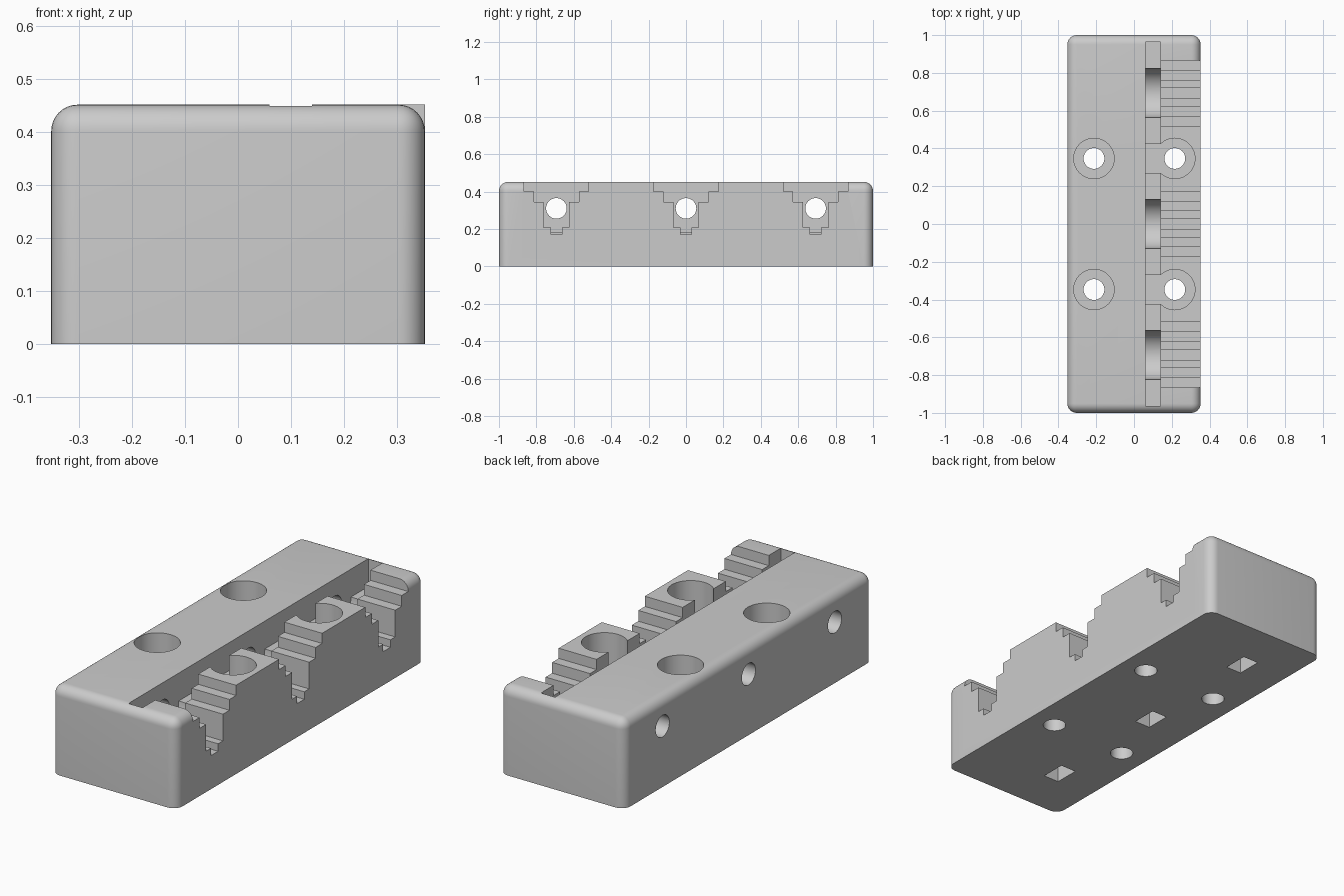
import bpy, bmesh, math
from mathutils import Matrix

cube = bpy.data.objects.get("Cube")
if cube:
    bpy.data.objects.remove(cube, do_unlink=True)

HALF_X, HEIGHT = 0.353, 0.452
BOLT_Z, TOP = 0.31, 0.6

mat = bpy.data.materials.new("plain grey")
mat.use_nodes = True
grey = (0.6, 0.6, 0.6, 1)
mat.diffuse_color = grey
mat.node_tree.nodes["Principled BSDF"].inputs["Base Color"].default_value = grey


def to_object(bm, name):
    bmesh.ops.recalc_face_normals(bm, faces=bm.faces)
    mesh = bpy.data.meshes.new(name)
    bm.to_mesh(mesh)
    bm.free()
    mesh.materials.append(mat)
    obj = bpy.data.objects.new(name, mesh)
    bpy.context.collection.objects.link(obj)
    return obj


def box(name, low, high, bevel=0):
    bm = bmesh.new()
    bmesh.ops.create_cube(bm, size=1)
    for v in bm.verts:
        v.co = [low[i] if v.co[i] < 0 else high[i] for i in range(3)]
    if bevel:
        # round everything except the bottom rim
        edges = [e for e in bm.edges if max(v.co.z for v in e.verts) > 0.1]
        bmesh.ops.bevel(bm, geom=edges, offset=bevel, segments=8,
                        profile=0.5, affect='EDGES')
    return to_object(bm, name)


def cylinder(name, radius, start, end, axis, centre):
    bm = bmesh.new()
    rot = Matrix.Rotation(math.pi / 2, 4, 'Y') if axis == 'X' else Matrix()
    mid = (start + end) / 2
    spot = (mid, *centre) if axis == 'X' else (*centre, mid)
    bmesh.ops.create_cone(bm, cap_ends=True, segments=48, radius1=radius,
                          radius2=radius, depth=end - start,
                          matrix=Matrix.Translation(spot) @ rot)
    return to_object(bm, name)


def stepped_notch(y):
    # mirrored stair profile swept along x
    steps = [(0.029, 0.171), (0.068, 0.209), (0.12, 0.345), (0.173, 0.40)]
    half = []
    for i, (w, z) in enumerate(steps):
        above = steps[i + 1][1] if i < 3 else TOP
        half += [(w, z), (w, above)]
    outline = half + [(-w, z) for w, z in reversed(half)]
    bm = bmesh.new()
    face = bm.faces.new([bm.verts.new((0.139, y + w, z)) for w, z in outline])
    side = bmesh.ops.extrude_face_region(bm, geom=[face])["geom"]
    verts = [v for v in side if isinstance(v, bmesh.types.BMVert)]
    bmesh.ops.translate(bm, verts=verts, vec=(0.3, 0, 0))
    return to_object(bm, "notch_cutter")


def combine(target, other, operation):
    mod = target.modifiers.new("combine", 'BOOLEAN')
    mod.object, mod.operation, mod.solver = other, operation, 'EXACT'
    bpy.context.view_layer.objects.active = target
    bpy.ops.object.modifier_apply(modifier=mod.name)
    bpy.data.objects.remove(other, do_unlink=True)


# Rounded body, with a square upper edge along the notched side
body = box("clamp_block", (-HALF_X, -1, 0), (HALF_X, 1, HEIGHT), 0.05)
combine(body, box("square_edge", (0.15, -0.865, 0.05),
                  (HALF_X, 0.865, HEIGHT)), 'UNION')

cutters = []
for y in (-0.693, 0, 0.693):
    # Wheel slot, cross bolt, nut pocket and stepped notch of one station
    cutters += [
        box("slot_cutter", (0.06, y - 0.271, BOLT_Z), (0.14, y + 0.271, TOP)),
        cylinder("wheel_cutter", 0.13, 0.06, 0.14, 'X', (y, BOLT_Z)),
        cylinder("bolt_cutter", 0.055, -0.5, 0.5, 'X', (y, BOLT_Z)),
        box("nut_cutter", (-0.152, y - 0.065, -0.1), (-0.064, y + 0.065, 0.375)),
        stepped_notch(y)]
for y in (-0.347, 0.347):
    # Deeper channel link between stations
    cutters.append(box("link_cutter", (0.06, y - 0.077, 0.2), (0.14, y + 0.077, TOP)))
    # Counterbored mounting holes
    for x in (-0.212, 0.216):
        cutters += [cylinder("screw_cutter", 0.055, -0.1, TOP, 'Z', (x, y)),
                    cylinder("head_cutter", 0.107, 0.2, TOP, 'Z', (x, y))]
for cutter in cutters:
    combine(body, cutter, 'DIFFERENCE')

bpy.ops.object.select_all(action='DESELECT')
body.select_set(True)
bpy.context.view_layer.objects.active = body
bpy.ops.object.shade_smooth_by_angle(angle=math.radians(30))
